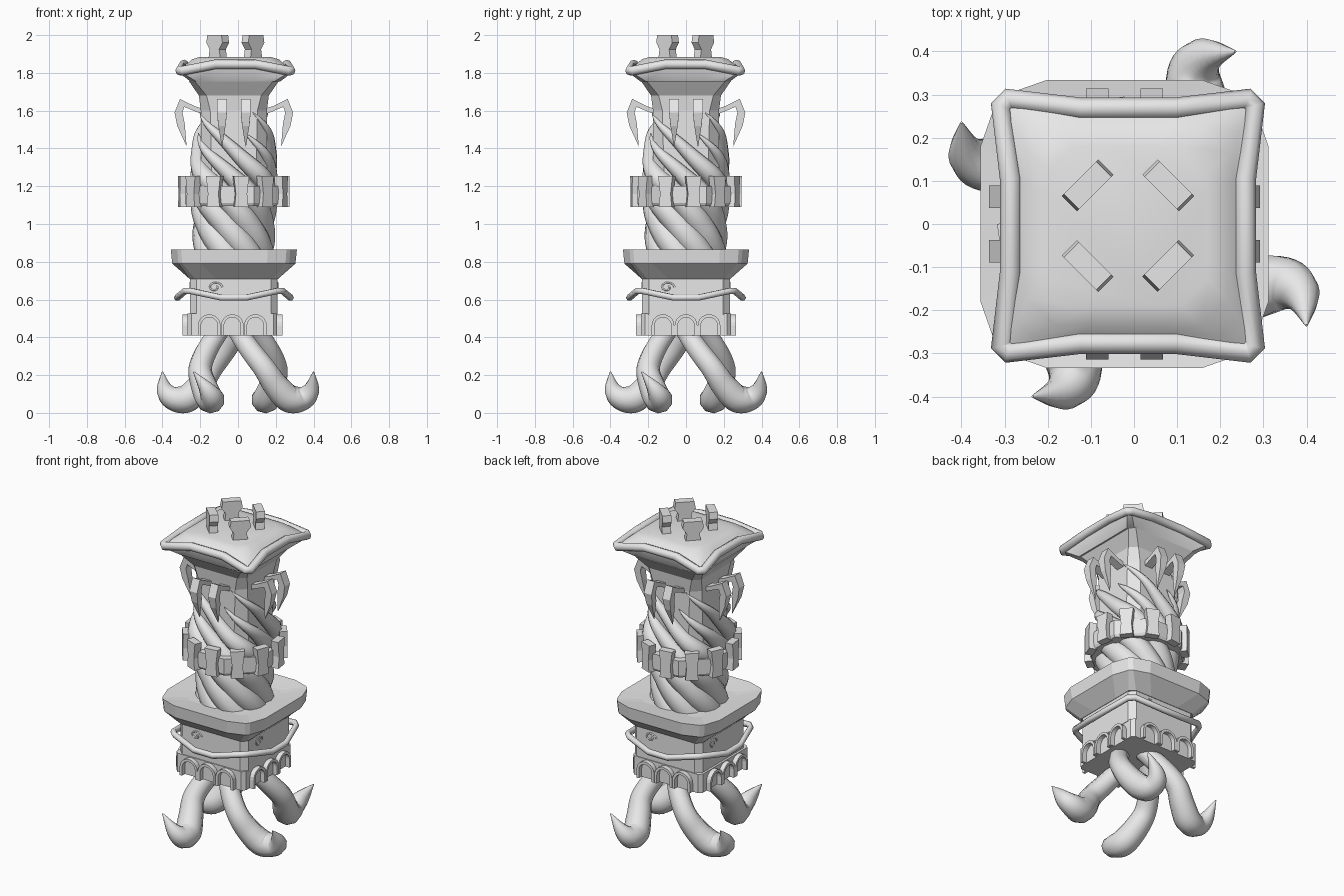
import bpy, bmesh, math
from mathutils import Matrix, Vector

cube = bpy.data.objects.get("Cube")
if cube:
    bpy.data.objects.remove(cube, do_unlink=True)

stone = bpy.data.materials.new("pale_stone")
stone.use_nodes = True
stone.diffuse_color = (0.8, 0.8, 0.8, 1)
stone.node_tree.nodes["Principled BSDF"].inputs["Base Color"].default_value = (0.8, 0.8, 0.8, 1)

BODY = Vector((-0.022, 0, 0))      # the tower sits slightly off the leg centre
BASE = Vector((-0.03, 0, 0))
CAP = Vector((-0.014, -0.004, 0))
SIDES = [k * math.pi / 2 for k in range(4)]


def add(name, mesh, angle=0, offset=(0, 0, 0), centre=BODY, smooth=False):
    """Link a mesh, turned about the tower axis after an offset."""
    ob = bpy.data.objects.new(name, mesh)
    bpy.context.collection.objects.link(ob)
    ob.matrix_world = (Matrix.Translation(centre) @ Matrix.Rotation(angle, 4, 'Z')
                       @ Matrix.Translation(offset))
    if not mesh.materials:
        mesh.materials.append(stone)
    for p in mesh.polygons:
        p.use_smooth = smooth
    return ob


def ring(h, c, z, pinch=0, dz=0, mid=0.4):
    """Square outline with cut corners; side middles may move in and up."""
    side = [(c - h, -h, z), (-mid * h, pinch - h, z + dz),
            (mid * h, pinch - h, z + dz), (h - c, -h, z)]
    return [Matrix.Rotation(a, 3, 'Z') @ Vector(p) for a in SIDES for p in side]


def loft(name, *rings, centre=BODY):
    bm = bmesh.new()
    rows = [[bm.verts.new(p) for p in ring(*r)] for r in rings]
    n = len(rows[0])
    for lo, hi in zip(rows, rows[1:]):
        for i in range(n):
            j = (i + 1) % n
            bm.faces.new((lo[i], lo[j], hi[j], hi[i]))
    bm.faces.new(rows[0][::-1])
    bm.faces.new(rows[-1])
    bmesh.ops.recalc_face_normals(bm, faces=bm.faces)
    mesh = bpy.data.meshes.new(name)
    bm.to_mesh(mesh)
    bm.free()
    return add(name, mesh, centre=centre)


def prism(name, outline, thick):
    """Outline in x and z, given thickness along y."""
    bm = bmesh.new()
    face = bm.faces.new([bm.verts.new((x, -thick / 2, z)) for x, z in outline])
    out = bmesh.ops.extrude_face_region(bm, geom=[face])
    moved = [v for v in out["geom"] if isinstance(v, bmesh.types.BMVert)]
    bmesh.ops.translate(bm, verts=moved, vec=(0, thick, 0))
    bmesh.ops.recalc_face_normals(bm, faces=bm.faces)
    mesh = bpy.data.meshes.new(name)
    bm.to_mesh(mesh)
    bm.free()
    return mesh


def mirrored(half):
    return half + [(-x, z) for x, z in reversed(half)]


def smooth_path(pts, steps=6):
    """Catmull-Rom samples through points of (x, y, z, radius)."""
    p = [Vector(q) for q in pts]
    p = [2 * p[0] - p[1]] + p + [2 * p[-1] - p[-2]]
    out = []
    for a, b, c, d in zip(p, p[1:], p[2:], p[3:]):
        for s in range(steps):
            t = s / steps
            out.append(0.5 * (2 * b + (c - a) * t + (2 * a - 5 * b + 4 * c - d) * t * t
                              + (3 * b - a - 3 * c + d) * t ** 3))
    return out + [p[-2]]


def tube(name, pts, cyclic=False, res=3):
    cu = bpy.data.curves.new(name, 'CURVE')
    cu.dimensions = '3D'
    cu.bevel_depth = 1
    cu.bevel_resolution = res
    cu.use_fill_caps = True
    sp = cu.splines.new('POLY')
    sp.points.add(len(pts) - 1)
    for q, p in zip(sp.points, pts):
        q.co = (p[0], p[1], p[2], 1)
        q.radius = max(p[3], 0.002)
    sp.use_cyclic_u = cyclic
    tmp = bpy.data.objects.new(name, cu)
    bpy.context.collection.objects.link(tmp)
    dg = bpy.context.evaluated_depsgraph_get()
    mesh = bpy.data.meshes.new_from_object(tmp.evaluated_get(dg))
    bpy.data.objects.remove(tmp, do_unlink=True)
    mesh.name = name
    mesh.materials.clear()
    return mesh


# Curling tentacle legs
leg = tube("leg", smooth_path([
    (-0.02, -0.08, 0.46, 0.052), (0.06, -0.16, 0.34, 0.058), (0.14, -0.2, 0.235, 0.062),
    (0.20, -0.18, 0.145, 0.07), (0.27, -0.15, 0.076, 0.075), (0.345, -0.138, 0.079, 0.064),
    (0.388, -0.165, 0.125, 0.044), (0.40, -0.235, 0.218, 0.003)]))
for a in SIDES:
    add("leg", leg, a, centre=Vector((0, 0, 0)), smooth=True)

# Arcaded foot of the tower
loft("arcade_block", (0.237, 0.02, 0.41), (0.237, 0.02, 0.525), centre=BASE)
arc = [math.pi * i / 10 for i in range(11)]
outer = [(0.06 * math.cos(t), 0.462 + 0.06 * math.sin(t)) for t in arc]
inner = [(0.044 * math.cos(t), 0.462 + 0.044 * math.sin(t)) for t in reversed(arc)]
arch = prism("arch", [(0.06, 0.41)] + outer + [(-0.06, 0.41), (-0.044, 0.41)]
             + inner + [(0.044, 0.41)], 0.03)
for a in SIDES:
    for x in (-0.122, 0, 0.122):
        add("arch", arch, a, (x, -0.25, 0), centre=BASE)

# Lower drum with its sagging garland and carved curls
loft("lower_drum", (0.232, 0.035, 0.52), (0.232, 0.035, 0.72))
garland = [(*p, 0.018) for p in ring(0.258, 0.03, 0.645, -0.042, -0.035, 0.25)]
add("garland", tube("garland", garland, True, 1), smooth=True)
curl = tube("carved_curl", [
    (0.04 * (1 - i / 16) * math.cos(i * 0.6) - 0.1, -0.231,
     0.665 + 0.03 * (1 - i / 16) * math.sin(i * 0.6), 0.005) for i in range(13)], res=1)
for a in SIDES:
    add("carved_curl", curl, a, smooth=True)

# Wide ledge whose sides bow outward
loft("ledge", (0.235, 0.03, 0.71), (0.293, 0.02, 0.79, -0.033, 0, 0.6),
     (0.299, 0.02, 0.866, -0.035, 0, 0.6), (0.2, 0.03, 0.85))

# Column and flared neck
loft("column", (0.15, 0.06, 0.84), (0.15, 0.06, 1.12), (0.175, 0.06, 1.2), (0.175, 0.05, 1.6),
     (0.185, 0.04, 1.68), (0.238, 0.03, 1.757))


# Spiral tentacles wrapping the column, alternately long and short
def strand(top, start):
    pts = []
    for i in range(41):
        u = i / 40
        z = 0.82 + (top - 0.82) * u
        ang = start - 5.3 * (z - 0.82)
        w = min(1, max(0, (z - 1.0) / 0.25))
        r = (0.148 + 0.04 * w) * (1 + 0.13 * w * math.sin(2 * ang) ** 2)
        rad = (0.072 - 0.017 * w) * min(1, 2.2 * (1 - u)) ** 0.7
        pts.append((r * math.cos(ang), r * math.sin(ang), z, rad))
    return tube("spiral_tentacle", pts)


long_strand, short_strand = strand(1.59, -0.12), strand(1.48, -0.12 + math.pi / 4)
for a in SIDES:
    add("spiral_tentacle_long", long_strand, a, smooth=True)
    add("spiral_tentacle_short", short_strand, a, smooth=True)

# Round battlement with twelve waisted merlons
loft("battlement_floor", (0.25, 0.146, 1.095), (0.258, 0.15, 1.11), (0.258, 0.15, 1.2))
merlon = prism("merlon", mirrored([(0.037, 1.09), (0.03, 1.16), (0.041, 1.255)]), 0.045)
for k in range(12):
    add("merlon", merlon, math.radians(8 + 30 * k), (0, -0.27, 0))

# Hooked fangs, narrowing to a point at the bottom
fang = prism("fang", [(0.165, 1.61), (0.21, 1.625), (0.285, 1.662), (0.314, 1.59),
                      (0.30, 1.52), (0.25, 1.41), (0.26, 1.53), (0.272, 1.59),
                      (0.262, 1.62), (0.165, 1.58)], 0.052)
for v in fang.vertices:
    v.co.y *= min(1, 0.05 + max(0, v.co.z - 1.41) / 0.16)
for a in SIDES:
    for y in (-0.063, 0.063):
        add("fang", fang, a, (0, y, 0))

# Cap with drooping corners and a rolled rim
cap = loft("cap", (0.238, 0.03, 1.755), (0.288, 0.02, 1.793, 0.02, 0.03),
           (0.288, 0.02, 1.815, 0.02, 0.03), (0.258, 0.04, 1.845, 0.01, 0.01),
           (0.23, 0.06, 1.872), (0.185, 0.06, 1.885), centre=CAP)
bpy.context.view_layer.objects.active = cap
cap.select_set(True)
bpy.ops.object.shade_smooth_by_angle(angle=math.radians(40))
rim = [(*p, 0.025) for p in ring(0.294, 0.018, 1.812, 0.022, 0.033, 0.37)]
add("cap_rim", tube("cap_rim", rim, True, 2), centre=CAP, smooth=True)

# Four upright finials on the cap
finial = prism("finial", mirrored([(0.045, 1.87), (0.036, 1.925), (0.06, 1.96),
                                   (0.053, 2.0)]), 0.05)
for a in SIDES:
    add("finial", finial, a + math.pi / 4, (0, -0.132, 0), centre=CAP)
